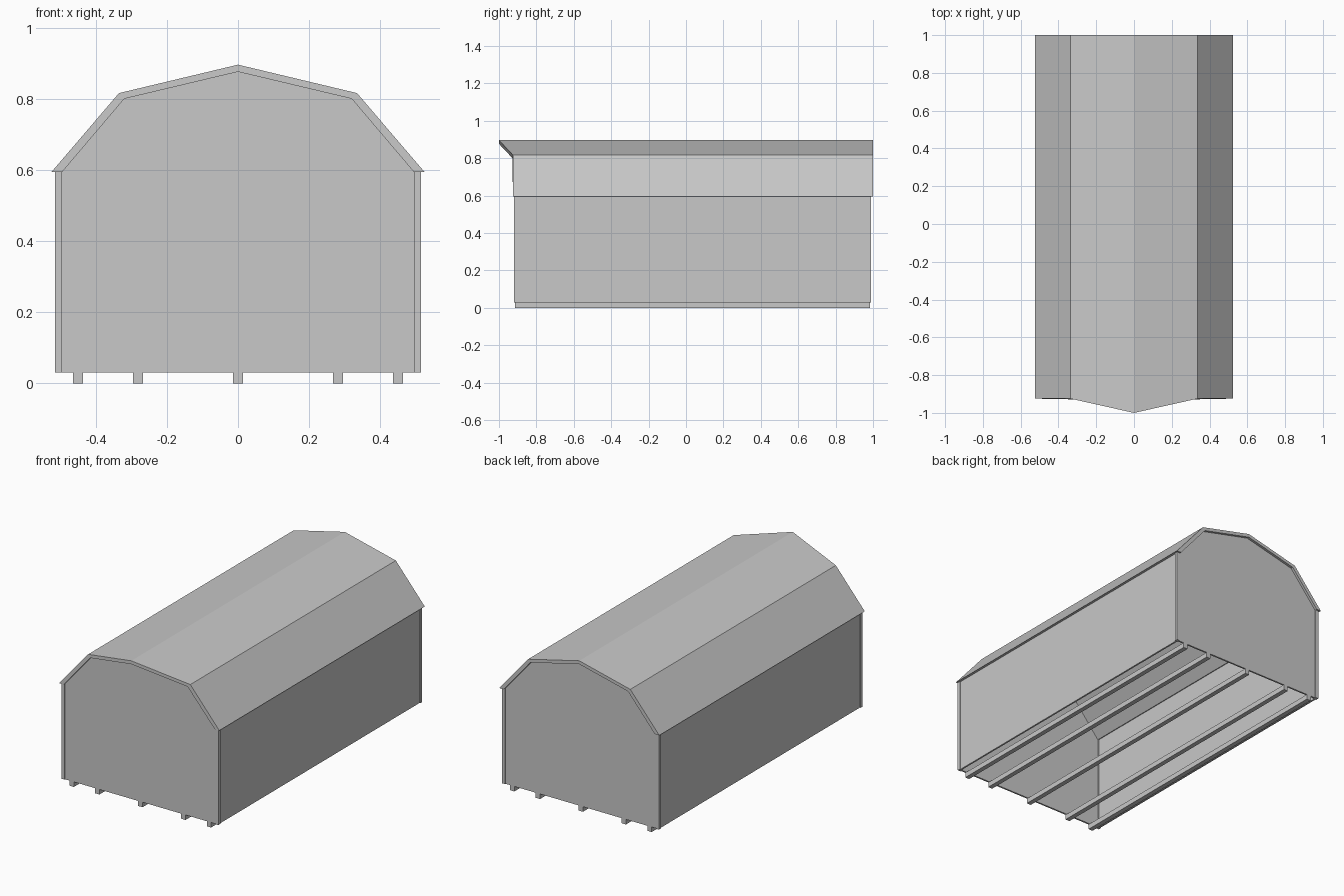
import bpy
import bmesh

cube = bpy.data.objects.get("Cube")
if cube:
    bpy.data.objects.remove(cube, do_unlink=True)

grey = bpy.data.materials.new("plain grey")
grey.use_nodes = True
colour = (0.58, 0.58, 0.58, 1)
grey.diffuse_color = colour
grey.node_tree.nodes["Principled BSDF"].inputs["Base Color"].default_value = colour

FLOOR, EAVE = 0.03, 0.595
FRONT, BACK = -0.92, 0.99
HALF = 0.515
POST, RECESS, WALL = 0.02, 0.005, 0.01


def prism(name, profile, front, back):
    """Extrude an x-z profile along y; front and back are functions of x."""
    bm = bmesh.new()
    near = [bm.verts.new((x, front(x), z)) for x, z in profile]
    far = [bm.verts.new((x, back(x), z)) for x, z in profile]
    bm.faces.new(near)
    bm.faces.new(far[::-1])
    n = len(profile)
    for i in range(n):
        j = (i + 1) % n
        bm.faces.new((near[i], far[i], far[j], near[j]))
    bmesh.ops.recalc_face_normals(bm, faces=bm.faces)
    mesh = bpy.data.meshes.new(name)
    bm.to_mesh(mesh)
    bm.free()
    mesh.materials.append(grey)
    obj = bpy.data.objects.new(name, mesh)
    bpy.context.collection.objects.link(obj)
    return obj


def box(name, x0, x1, y0, y1, z0, z1):
    profile = [(x0, z0), (x1, z0), (x1, z1), (x0, z1)]
    return prism(name, profile, lambda x: y0, lambda x: y1)


def mirrored(half):
    """Complete a half profile that ends on the centre line."""
    return half + [(-x, z) for x, z in half[-2::-1]]


# Gambrel roof with a pointed overhang at the front
outer = mirrored([(0.525, EAVE), (0.335, 0.817), (0, 0.897)])
inner = mirrored([(0.495, EAVE), (0.32, 0.801), (0, 0.877)])
prism("roof", outer + inner[::-1],
      lambda x: min(-0.925, -1 + 0.075 * abs(x) / 0.335), lambda x: 1.0)

# Gable walls
gable = [(-0.495, FLOOR), (0.495, FLOOR)] + inner
for name, y in (("front_wall", FRONT + RECESS), ("back_wall", BACK - RECESS - WALL)):
    prism(name, gable, lambda x: y, lambda x: y + WALL)

# Side walls and corner posts
for side, s in (("left", 1), ("right", -1)):
    outside = s * (HALF - RECESS)
    box(side + "_wall", outside - s * WALL, outside,
        FRONT + POST, BACK - POST, FLOOR, EAVE)
    for end, y in (("front", FRONT), ("back", BACK - POST)):
        box(f"{end}_{side}_post", s * (HALF - POST), s * HALF,
            y, y + POST, FLOOR, EAVE)

# Floor runners
for i, x in enumerate((-0.45, -0.282, 0, 0.282, 0.45)):
    box(f"runner_{i + 1}", x - 0.014, x + 0.014, FRONT + RECESS, BACK - RECESS, 0, FLOOR)
